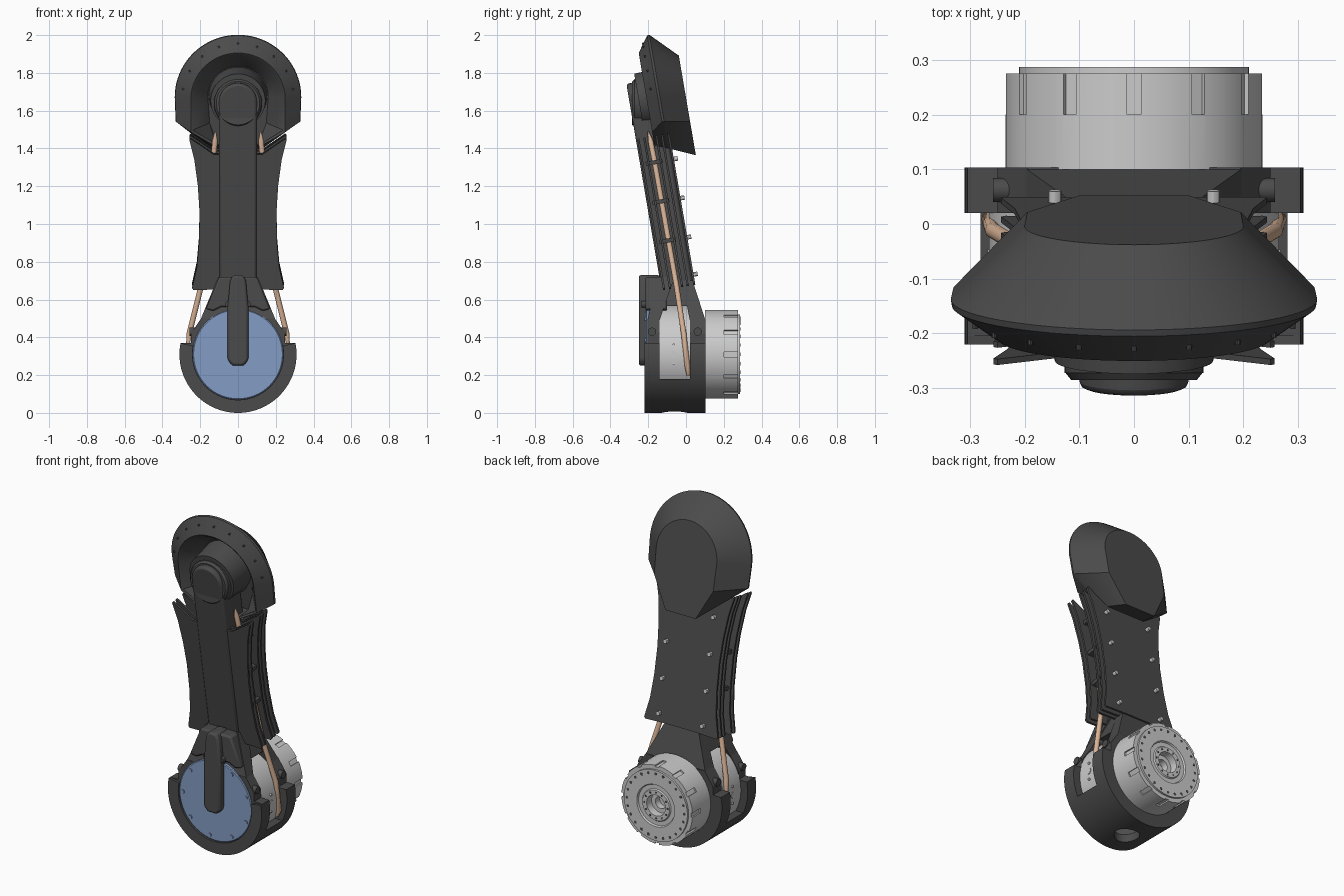
import bpy, bmesh
from math import sin, cos, pi, radians
from mathutils import Vector, Matrix

if "Cube" in bpy.data.objects:
    bpy.data.objects.remove(bpy.data.objects["Cube"])

CZ = 0.31                                    # height of the lower joint axis
TILT = Matrix.Translation((0, 0, CZ)) @ Matrix.Rotation(radians(9.7), 4, 'X')   # leaning arm frame
FLAT = Matrix.Identity(4)


def material(name, rgb):
    m = bpy.data.materials.new(name)
    m.diffuse_color = (*rgb, 1)
    m.use_nodes = True
    m.node_tree.nodes["Principled BSDF"].inputs["Base Color"].default_value = m.diffuse_color
    return m


DARK = material("dark_shell", (0.07, 0.07, 0.07))
BLUE = material("blue_cover", (0.23, 0.34, 0.56))
COPPER = material("copper", (0.72, 0.47, 0.32))


def finish(name, bm, mat, frame=FLAT, bevel=0):
    bmesh.ops.recalc_face_normals(bm, faces=bm.faces[:])
    me = bpy.data.meshes.new(name)
    bm.to_mesh(me)
    bm.free()
    me.transform(frame)
    ob = bpy.data.objects.new(name, me)
    bpy.context.collection.objects.link(ob)
    if mat:
        me.materials.append(mat)
    if bevel:
        b = ob.modifiers.new("bevel", 'BEVEL')
        b.width, b.segments, b.limit_method = bevel, 2, 'ANGLE'
    return ob


def loft(name, sections, mat=None, frame=FLAT, bevel=0):
    bm = bmesh.new()
    rows = [[bm.verts.new(p) for p in s] for s in sections]
    n = len(rows[0])
    for a, b in zip(rows, rows[1:]):
        for i in range(n):
            j = (i + 1) % n
            bm.faces.new((a[i], a[j], b[j], b[i]))
    bm.faces.new(rows[0])
    bm.faces.new(rows[-1])
    return finish(name, bm, mat, frame, bevel)


def plate(name, pts, y0, y1, mat=None, frame=FLAT, bevel=0):
    return loft(name, [[(x, y, z) for x, z in pts] for y in (y0, y1)], mat, frame, bevel)


def arc(r, a0, a1, n, cz=CZ):
    return [(r * cos(radians(a0 + (a1 - a0) * i / n)), cz + r * sin(radians(a0 + (a1 - a0) * i / n)))
            for i in range(n + 1)]


def lathe(name, profile, mat=None, n=64):
    return loft(name, [[(x, y, z) for x, z in arc(r, 0, 360, n)[:-1]] for r, y in profile], mat)


def rods(name, items, mat=None, frame=FLAT, seg=16):
    """items: (start, end, start radius, end radius)"""
    bm = bmesh.new()
    for p, q, r0, r1 in items:
        p, q = Vector(p), Vector(q)
        m = Matrix.Translation((p + q) / 2) @ (q - p).to_track_quat('Z', 'Y').to_matrix().to_4x4()
        bmesh.ops.create_cone(bm, cap_ends=True, segments=seg, radius1=r0, radius2=r1,
                              depth=(q - p).length, matrix=m)
    return finish(name, bm, mat, frame)


def boxes(name, items, mat=None, frame=FLAT):
    """items: (centre, size, rotation about y)"""
    bm = bmesh.new()
    for c, s, rot in items:
        m = Matrix.Translation(c) @ Matrix.Rotation(rot, 4, 'Y') @ Matrix.Diagonal((*s, 1))
        bmesh.ops.create_cube(bm, size=1, matrix=m)
    return finish(name, bm, mat, frame)


def cut(ob, cutter):
    m = ob.modifiers.new("cut", 'BOOLEAN')
    m.operation, m.object, m.solver = 'DIFFERENCE', cutter, 'EXACT'
    cutter.hide_render = True
    cutter.hide_viewport = True


def mirror(half):
    return half + [(-x, z) for x, z in reversed(half)]


def ring(n, r, a0=0):
    return [(r * cos(a0 + i * 2 * pi / n), CZ + r * sin(a0 + i * 2 * pi / n)) for i in range(n)]


# Lower joint housing: two flanges, a front rim and a belly between them
flange = arc(0.31, 11, -191, 56) + [(-0.25, 0.37), (-0.25, 0.42), (-0.195, 0.5), (0.195, 0.5), (0.25, 0.42), (0.25, 0.37)]
plate("front_flange", flange, -0.205, -0.14, DARK)
plate("back_flange", flange, 0.02, 0.103, DARK)
plate("front_rim", arc(0.31, 11, -191, 56) + arc(0.241, -191, 11, 48), -0.22, -0.204, DARK)
belly = plate("belly", arc(0.31, 205, 335, 36), -0.141, 0.021, DARK)
cut(belly, rods("belly_hole_cutter", [((0, -0.06, -0.05), (0, -0.06, 0.055), 0.07, 0.07)], seg=32))
lathe("inner_drum", [(0.265, -0.141), (0.265, 0.021)])

# Front cover with its bolts and the raised centre tab
lathe("front_cover", [(0.24, -0.19), (0.24, -0.209), (0.235, -0.213)], BLUE)
rods("cover_bolts", [((x, -0.219, z), (x, -0.2, z), 0.011, 0.011) for x, z in ring(9, 0.215, 0.35)], BLUE)
tab = mirror([(0.03, 0.25), (0.055, 0.28), (0.055, 0.56), (0.042, 0.70), (0.025, 0.73)])
plate("front_tab", tab, -0.25, -0.14, DARK, bevel=0.012)
rods("tab_screws", [((s * 0.05, -0.236, 0.575), (s * 0.05, -0.18, 0.575), 0.018, 0.018) for s in (-1, 1)], DARK)
legs = mirror([(0.05, 0.56), (0.09, 0.56), (0.13, 0.54), (0.17, 0.55), (0.10, 0.72)])
plate("front_bracket", legs, -0.215, -0.10, DARK, bevel=0.01)


# Yoke tapering from the flanges to the arm
def frustum(name, lo, hi, z0, z1, x0, x1):
    loft(name, [[(-x, y[0], z), (x, y[0], z), (x, y[1], z), (-x, y[1], z)]
                for x, y, z in ((x0, lo, z0), (x1, hi, z1))], DARK)


frustum("yoke_front", (-0.205, -0.14), (-0.15, -0.06), 0.49, 0.72, 0.2, 0.105)
frustum("yoke_back", (0.02, 0.103), (-0.02, 0.035), 0.49, 0.70, 0.2, 0.105)
frustum("yoke_core", (-0.15, 0.03), (-0.13, 0.02), 0.565, 0.70, 0.16, 0.105)
rods("flange_screws", [((s * 0.22, y, 0.43), (s * 0.258, y, 0.43), 0.022, 0.022)
                       for s in (-1, 1) for y in (-0.18, 0.062)], DARK)
rods("drum_ports", [((s * 0.24, -0.065, z), (s * 0.268, -0.065, z), r, r)
                    for s in (-1, 1) for z, r in ((0.31, 0.018), (0.36, 0.007), (0.26, 0.007))])

# Motor on the back with edge notches, hub and bolt circle
motor = lathe("motor", [(0.235, 0.10), (0.235, 0.275), (0.21, 0.275), (0.21, 0.287), (0.125, 0.287),
                        (0.12, 0.277), (0.095, 0.277), (0.09, 0.284), (0.062, 0.284), (0.06, 0.24),
                        (0.035, 0.24), (0.035, 0.2)])
cut(motor, boxes("motor_notch_cutter", [((x, 0.24, z), (0.02, 0.08, 0.026), -i * pi / 6)
                                        for i, (x, z) in enumerate(ring(12, 0.236))]))
rods("motor_bolts", [((x, 0.27, z), (x, 0.2875, z), 0.009, 0.009) for x, z in ring(24, 0.19)], DARK, seg=8)
rods("hub_bolts", [((x, 0.27, z), (x, 0.286, z), 0.006, 0.006) for x, z in ring(12, 0.077)], DARK, seg=8)

# Leaning arm: core bar, layered side fins and back plate
core = [(-0.1, 0.3), (0.1, 0.3)] + arc(0.1, 0, 180, 16, 1.365)
plate("arm_core", core, -0.07, 0.10, DARK, TILT, bevel=0.012)
fin = mirror([(0.09, 0.36), (0.235, 0.355), (0.243, 0.365), (0.218, 0.48), (0.206, 0.62), (0.204, 0.78),
              (0.213, 0.92), (0.232, 1.06), (0.257, 1.16), (0.25, 1.168), (0.13, 1.085), (0.09, 1.085)])
for i, v in enumerate((-0.062, -0.03, 0.035, 0.065, 0.1)):
    plate(f"arm_fin_{i + 1}", fin, v, v + 0.011, DARK, TILT)
heights = (0.41, 0.61, 0.82, 1.03)
rods("back_screws", [((s * 0.145, 0.1, w), (s * 0.145, 0.132, w), 0.012, 0.012)
                     for s in (-1, 1) for w in heights], None, TILT, 12)
boxes("tube_clips", [((s * 0.14, 0.005, w), (0.11, 0.09, 0.022), 0) for s in (-1, 1) for w in heights[1:]], DARK, TILT)

# Copper tubes running up both sides
for s, side in ((1, "right"), (-1, "left")):
    cu = bpy.data.curves.new(f"{side}_tube", 'CURVE')
    cu.dimensions, cu.bevel_depth, cu.bevel_resolution, cu.use_fill_caps = '3D', 0.0145, 3, True
    path = [(0.25, 0.012, 0.2, 0.6), (0.265, 0.008, 0.24, 1), (0.258, -0.012, 0.42, 1), (0.195, -0.05, 0.67, 1),
            (0.16, -0.108, 1.0, 1), (0.13, -0.17, 1.35, 1), (0.122, -0.188, 1.44, 1), (0.12, -0.2, 1.49, 0.25)]
    sp = cu.splines.new('POLY')
    sp.points.add(len(path) - 1)
    for pt, (x, y, z, r) in zip(sp.points, path):
        pt.co, pt.radius = (s * x, y, z, 1), r
    cu.materials.append(COPPER)
    bpy.context.collection.objects.link(bpy.data.objects.new(f"{side}_tube", cu))


# Head shield: hollow hood lofted from the cavity floor, over the rim, to the flat back
def hood(v, r, cx, cw, bx, bw):
    pts = arc(r, 0, 180, 40, 1.365) + [(-cx, cw), (-bx, bw), (bx, bw), (cx, cw)]
    return [(x, v, w) for x, w in pts]


loft("head_shield", [hood(0.13, 0.16, 0.15, 1.22, 0.11, 1.11), hood(0.028, 0.24, 0.24, 1.20, 0.12, 1.125),
                     hood(0.022, 0.25, 0.25, 1.19, 0.13, 1.12), hood(0.082, 0.333, 0.328, 1.235, 0.13, 1.095),
                     hood(0.094, 0.335, 0.33, 1.235, 0.13, 1.09), hood(0.229, 0.2, 0.195, 1.21, 0.1, 1.03)],
     DARK, TILT)
rods("rim_rivets", [((0.295 * cos(a), 0.048, 1.365 + 0.295 * sin(a)), (0.295 * cos(a), 0.06, 1.365 + 0.295 * sin(a)), 0.005, 0.005)
                    for a in (radians(10 + 20 * i) for i in range(9))], DARK, TILT, 8)

# Elbow boss at the top of the arm with its collar
rods("elbow_boss", [((0, -0.06, 1.64), (0, -0.272, 1.64), 0.135, 0.127),
                    ((0, -0.27, 1.64), (0, -0.285, 1.64), 0.127, 0.115)], DARK, seg=48)
rods("elbow_collar", [((0, 0.135, 1.365), (0, -0.02, 1.365), 0.155, 0.145)], DARK, TILT, 40)

# Smooth the curved surfaces, keep the edges crisp
bpy.ops.object.select_all(action='DESELECT')
for ob in bpy.context.scene.objects:
    if ob.type == 'MESH' and not ob.hide_render:
        ob.select_set(True)
        bpy.context.view_layer.objects.active = ob
bpy.ops.object.shade_smooth_by_angle(angle=radians(30))
